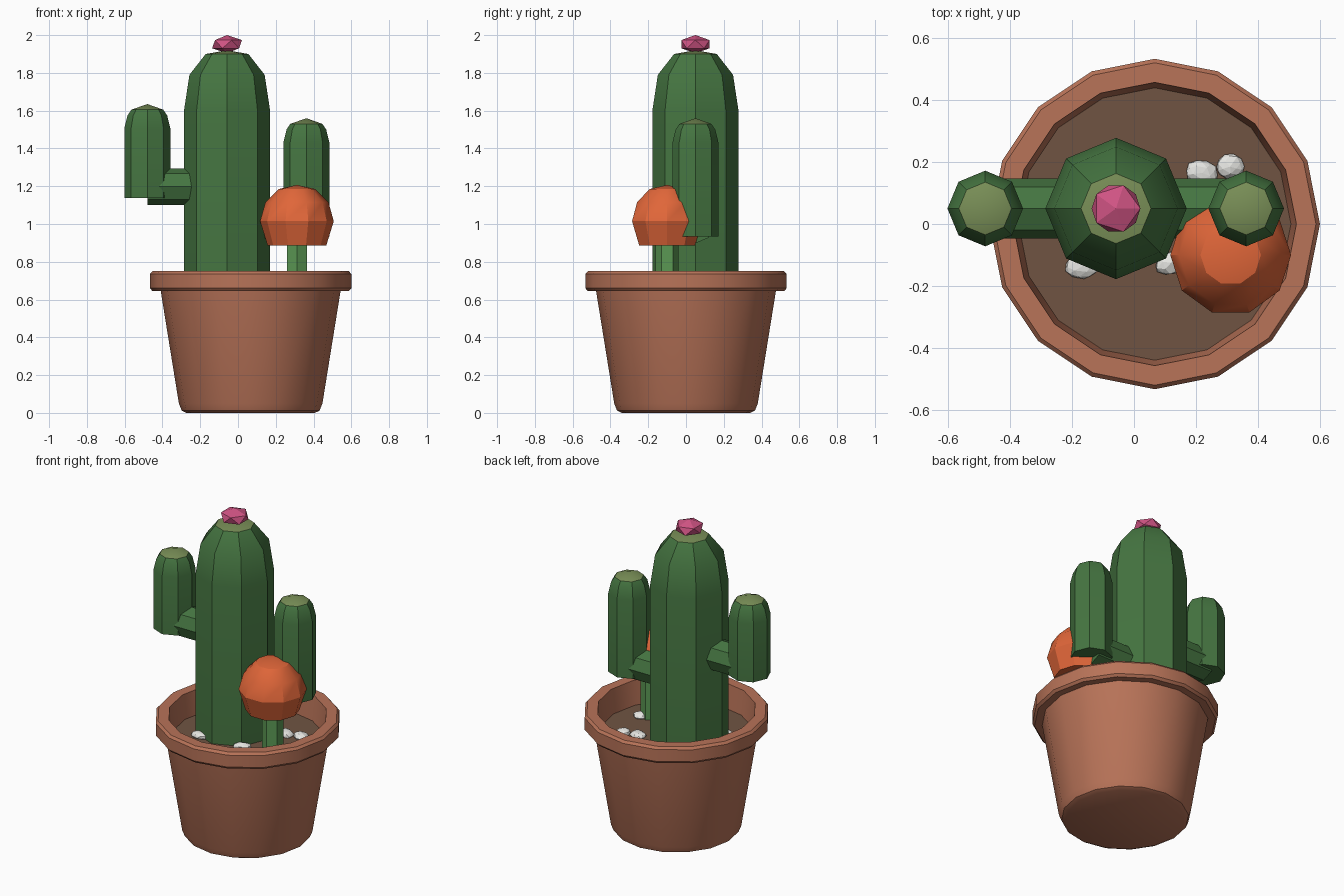
import bpy, bmesh, math, random
from mathutils import Matrix, Vector

if "Cube" in bpy.data.objects:
    bpy.data.objects.remove(bpy.data.objects["Cube"])

random.seed(4)


def material(name, r, g, b):
    """Flat colour from 0-255 sRGB, stored as linear."""
    lin = [((c / 255 + 0.055) / 1.055) ** 2.4 for c in (r, g, b)]
    m = bpy.data.materials.new(name)
    m.diffuse_color = (*lin, 1)
    m.use_nodes = True
    m.node_tree.nodes["Principled BSDF"].inputs["Base Color"].default_value = m.diffuse_color
    return m


TERRACOTTA = material("terracotta", 184, 115, 88)
SOIL = material("soil brown", 112, 84, 66)
GREEN = material("cactus green", 69, 117, 65)
TIP = material("pale green tip", 121, 143, 87)
ORANGE = material("orange", 224, 102, 57)
STEM = material("stem green", 91, 152, 84)
PINK = material("blossom pink", 208, 84, 132)
STONE = material("stone white", 230, 230, 226)


def finish(bm, name, mats, loc, smooth=True):
    bmesh.ops.recalc_face_normals(bm, faces=bm.faces)
    me = bpy.data.meshes.new(name)
    bm.to_mesh(me)
    bm.free()
    for m in mats:
        me.materials.append(m)
    ob = bpy.data.objects.new(name, me)
    ob.location = loc
    bpy.context.collection.objects.link(ob)
    if smooth:
        bpy.ops.object.select_all(action='DESELECT')
        ob.select_set(True)
        bpy.context.view_layer.objects.active = ob
        bpy.ops.object.shade_smooth_by_angle(angle=math.radians(30))
    return ob


def lathe(name, profile, sides, loc, mats, phase=0.0, turn=None, tip_last=False):
    """Revolve (radius, z) points about z; radius 0 closes the end to a point.
    tip_last gives the last band the second material."""
    bm = bmesh.new()
    rings = []
    for r, z in profile:
        if r == 0:
            rings.append([bm.verts.new((0, 0, z))] * sides)
        else:
            rings.append([bm.verts.new((r * math.cos(phase + math.tau * i / sides),
                                        r * math.sin(phase + math.tau * i / sides), z))
                          for i in range(sides)])
    for k, (a, b) in enumerate(zip(rings, rings[1:])):
        for i in range(sides):
            j = (i + 1) % sides
            f = bm.faces.new(list(dict.fromkeys((a[i], a[j], b[j], b[i]))))
            if tip_last and k == len(rings) - 2:
                f.material_index = 1
    if turn:
        bmesh.ops.transform(bm, matrix=turn, verts=bm.verts)
    return finish(bm, name, mats, loc)


# Pot with a bevelled rim, and the soil inside it
POT_X = 0.067
lathe("pot", [(0, 0), (0.34, 0), (0.365, 0.012), (0.38, 0.05), (0.476, 0.645),
              (0.52, 0.645), (0.533, 0.66), (0.533, 0.735), (0.52, 0.75),
              (0.457, 0.75), (0.436, 0.57)], 16, (POT_X, 0, 0), [TERRACOTTA])
lathe("soil", [(0.44, 0.6), (0, 0.6)], 16, (POT_X, 0, 0), [SOIL])

# Cactus trunk with pale tip
CX, CY = -0.058, 0.05
lathe("cactus_trunk", [(0, 0.58), (0.228, 0.58), (0.228, 1.6), (0.199, 1.79),
                       (0.113, 1.9), (0, 1.92)], 8, (CX, CY, 0), [GREEN, TIP],
      tip_last=True)

# Arms: an upright piece and a horizontal connector each
for side, x, bottom, top in (("left", -0.48, 1.138, 1.635), ("right", 0.362, 0.935, 1.56)):
    lathe(side + "_arm", [(0, bottom), (0.122, bottom), (0.122, top - 0.13),
                          (0.105, top - 0.06), (0.085, top - 0.03), (0, top)],
          8, (x, CY, 0), [GREEN, TIP], tip_last=True)
    reach = x - CX
    lathe(side + "_connector", [(0, 0), (0.097, 0), (0.097, reach), (0, reach)],
          8, (CX, CY, bottom + 0.06), [GREEN], turn=Matrix.Rotation(math.pi / 2, 4, 'Y'))

# Pink blossom on the trunk
bm = bmesh.new()
bmesh.ops.create_icosphere(bm, subdivisions=1, radius=0.088)
bmesh.ops.scale(bm, vec=(1, 1, 0.55), verts=bm.verts)
finish(bm, "blossom", [PINK], (CX, CY, 1.952), smooth=False)

# Round orange flower on a hexagonal stem
FX, FY = 0.312, -0.1
lathe("flower_stem", [(0, 0.58), (0.061, 0.58), (0.061, 0.95), (0, 0.95)], 6,
      (FX, FY, 0), [STEM], phase=math.pi / 6)
lathe("flower_head", [(0, 0.885), (0.155, 0.885), (0.195, 1.015), (0.167, 1.115),
                      (0.0975, 1.185), (0, 1.207)], 10, (FX, FY, 0), [ORANGE])

# White stones on the soil
stones = [(-0.165, -0.135, 0.06, 0.04), (0.12, -0.125, 0.055, 0.038),
          (0.22, 0.165, 0.055, 0.042), (0.31, 0.185, 0.045, 0.04),
          (0.355, -0.06, 0.05, 0.04)]
for n, (x, y, rx, ry) in enumerate(stones, 1):
    bm = bmesh.new()
    bmesh.ops.create_icosphere(bm, subdivisions=2, radius=1)
    for v in bm.verts:
        v.co *= random.uniform(0.9, 1.08)
    bmesh.ops.scale(bm, vec=(rx, ry, 0.025), verts=bm.verts)
    bmesh.ops.rotate(bm, matrix=Matrix.Rotation(random.uniform(-0.4, 0.4), 3, 'Z'),
                     verts=bm.verts)
    finish(bm, "stone_%d" % n, [STONE], (x, y, 0.607), smooth=False)
